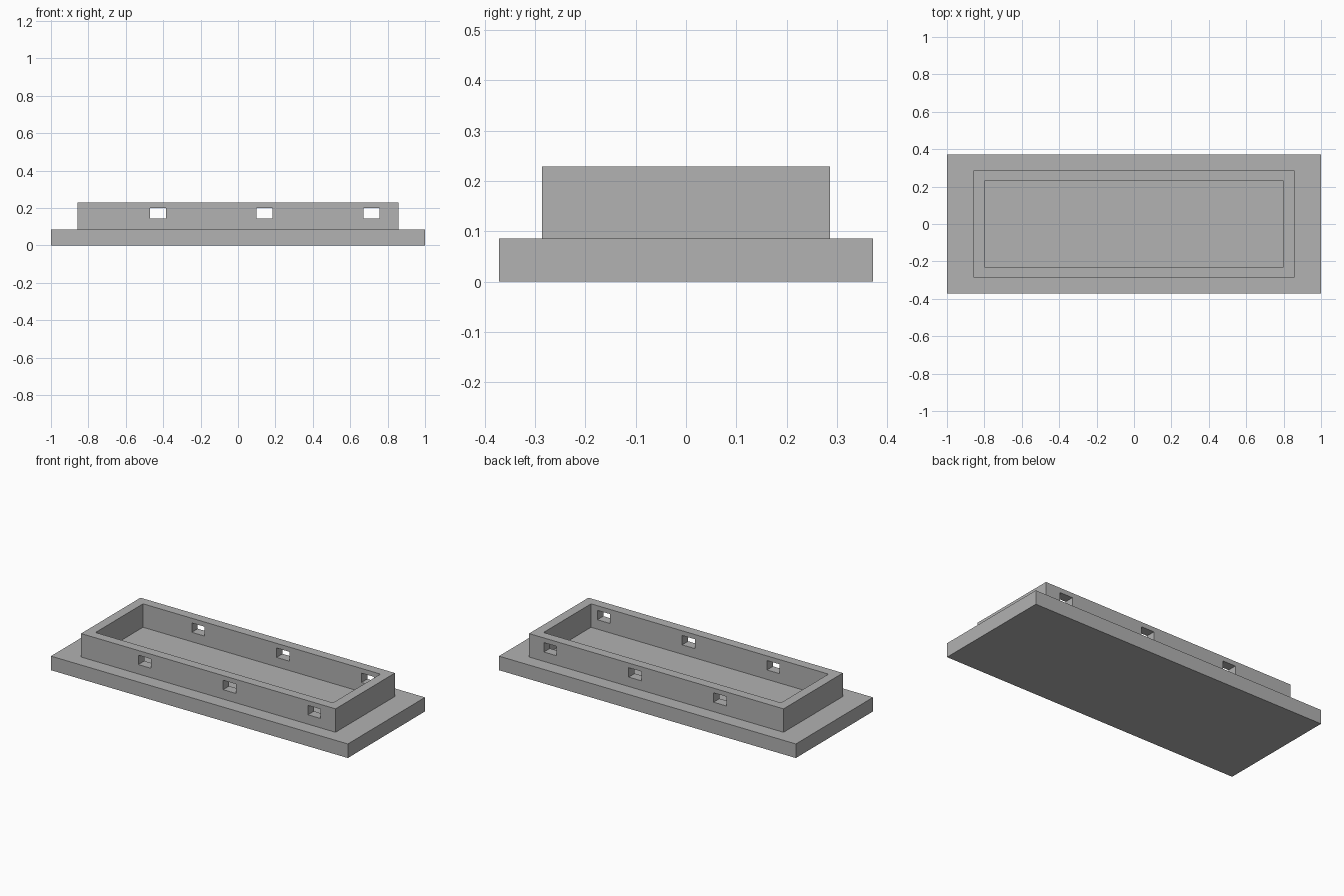
import bpy

default = bpy.data.objects.get("Cube")
if default:
    bpy.data.objects.remove(default, do_unlink=True)

U = 2 / 70  # design module: the base is 70 modules long

grey = bpy.data.materials.new("plain grey")
grey.use_nodes = True
colour = (0.445, 0.445, 0.445, 1)
grey.diffuse_color = colour
grey.node_tree.nodes["Principled BSDF"].inputs["Base Color"].default_value = colour


def box(name, length, depth, bottom, top, x=0):
    """Box sized in modules, centred on y = 0."""
    bpy.ops.mesh.primitive_cube_add(size=1, location=(x * U, 0, (bottom + top) / 2 * U))
    obj = bpy.context.object
    obj.name = obj.data.name = name
    obj.scale = (length * U, depth * U, (top - bottom) * U)
    bpy.ops.object.transform_apply(location=True, rotation=False, scale=True)
    obj.data.materials.append(grey)
    return obj


def combine(target, tool, operation):
    """Apply a boolean and discard the tool object."""
    mod = target.modifiers.new(operation.lower(), 'BOOLEAN')
    mod.operation = operation
    mod.solver = 'EXACT'
    mod.object = tool
    bpy.context.view_layer.objects.active = target
    bpy.ops.object.modifier_apply(modifier=mod.name)
    bpy.data.objects.remove(tool, do_unlink=True)


# Wide base slab with a raised block on it
tray = box("walled_base", 70, 26, 0, 3)
combine(tray, box("raised_block", 60, 20, 2, 8), 'UNION')

# Hollow the block down to the slab, leaving a rim wall
combine(tray, box("cavity_cutter", 56, 16, 3, 9), 'DIFFERENCE')

# Window openings through the front and back walls
for x in (-15, 5, 25):
    combine(tray, box("window_cutter", 3, 24, 5, 7, x), 'DIFFERENCE')
